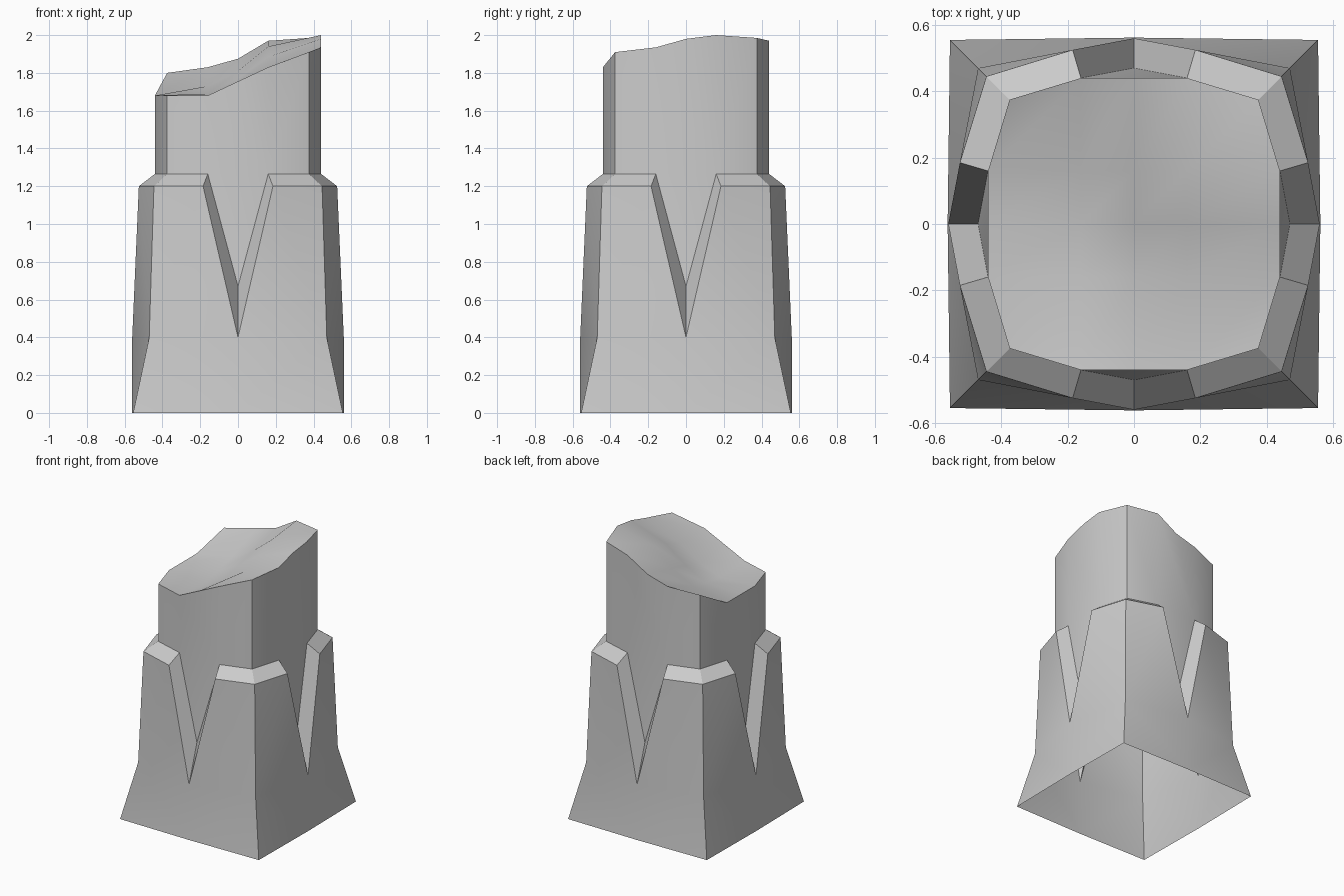
import bpy, bmesh

if "Cube" in bpy.data.objects:
    bpy.data.objects.remove(bpy.data.objects["Cube"])

# Heights of the worn top surface, rows from front (-y) to back (+y)
GRID = [-0.44, -0.16, 0.0, 0.16, 0.44]
HEIGHT = [
    [1.68, 1.68, 1.755, 1.83, 1.91],
    [1.68, 1.665, 1.73, 1.83, 1.935],
    [1.68, 1.69, 1.77, 1.885, 1.98],
    [1.68, 1.73, 1.81, 1.94, 2.00],
    [1.80, 1.83, 1.875, 1.97, 1.985],
]


def nearest(v):
    return min(range(5), key=lambda i: abs(GRID[i] - v))


def top_point(i, j):
    corner = i in (0, 4) and j in (0, 4)
    s = 0.375 / 0.44 if corner else 1.0
    return (GRID[i] * s, GRID[j] * s, HEIGHT[j][i])


bm = bmesh.new()


def face(*points):
    bm.faces.new([bm.verts.new(p) for p in points])


def turn(p, k):
    x, y, z = p
    for _ in range(k):
        x, y = -y, x
    return (x, y, z)


# Half a side (front, right of centre): base, mid height, shoulder, neck
C0, C1, C2, C3 = [(a, -a, z) for a, z in
                  ((0.555, 0), (0.47, 0.4), (0.445, 1.2), (0.375, 1.265))]
M0, M1, N = (0, -0.562, 0), (0, -0.56, 0.4), (0, -0.47, 0.67)
E2, E3 = (0.185, -0.525, 1.2), (0.16, -0.44, 1.265)

for k in range(4):
    def rim(p):
        return top_point(nearest(p[0]), nearest(p[1]))

    for m in (1, -1):
        def t(p):
            return turn((p[0] * m, p[1], p[2]), k)
        face(t(M0), t(C0), t(C1), t(M1))        # flared foot
        face(t(M1), t(C1), t(E2))               # casing
        face(t(C1), t(C2), t(E2))
        face(t(E2), t(C2), t(C3), t(E3))        # sloped shoulder
        face(t(M1), t(E2), t(E3), t(N))         # notch side
        face(t(E3), t(C3), rim(t(C3)), rim(t(E3)))  # column
    left, right = turn((-0.16, -0.44, 1.265), k), turn(E3, k)
    mid = turn((0, -0.44, 1.265), k)
    face(turn(N, k), right, left)               # column inside the notch
    face(left, right, rim(right), rim(mid), rim(left))

# Worn top
for i in range(4):
    for j in range(4):
        face(top_point(i, j), top_point(i + 1, j),
             top_point(i + 1, j + 1), top_point(i, j + 1))

bmesh.ops.remove_doubles(bm, verts=bm.verts[:], dist=0.0005)
bmesh.ops.recalc_face_normals(bm, faces=bm.faces[:])
mesh = bpy.data.meshes.new("stone_post")
bm.to_mesh(mesh)
bm.free()
post = bpy.data.objects.new("stone_post", mesh)
bpy.context.collection.objects.link(post)
bpy.context.view_layer.objects.active = post
post.select_set(True)
bpy.ops.object.shade_smooth_by_angle(angle=0.55)
